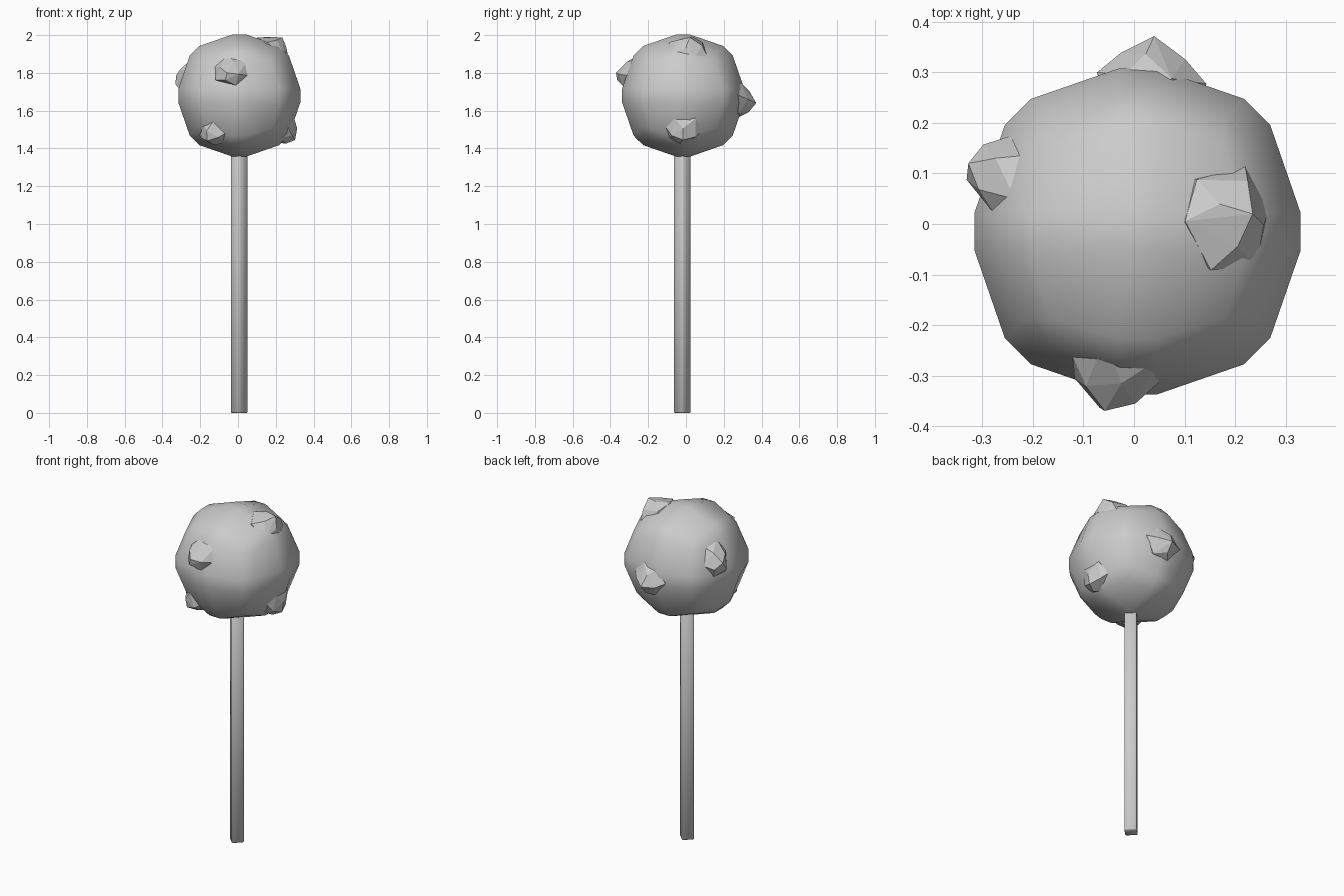
import bpy, bmesh, math, random
from mathutils import Vector

if "Cube" in bpy.data.objects:
    bpy.data.objects.remove(bpy.data.objects["Cube"])

random.seed(4)
CENTRE = Vector((0.007, -0.015, 1.68))

grey = bpy.data.materials.new("plain_grey")
grey.diffuse_color = (0.6, 0.6, 0.6, 1)
grey.use_nodes = True
grey.node_tree.nodes["Principled BSDF"].inputs["Base Color"].default_value = grey.diffuse_color


def finish(bm, name, smooth):
    bmesh.ops.recalc_face_normals(bm, faces=bm.faces[:])
    for f in bm.faces:
        f.smooth = smooth
    me = bpy.data.meshes.new(name)
    bm.to_mesh(me)
    bm.free()
    me.materials.append(grey)
    ob = bpy.data.objects.new(name, me)
    bpy.context.collection.objects.link(ob)
    return ob


# Round head: a cube rounded into 24 quads, then every edge bevelled
bm = bmesh.new()
bmesh.ops.create_cube(bm, size=2)
bmesh.ops.subdivide_edges(bm, edges=bm.edges[:], cuts=1, use_grid_fill=True)
for v in bm.verts:
    outer = sum(abs(c) > 0.5 for c in v.co)
    v.co *= 0.348 * {1: 1.0, 2: 0.75, 3: 0.577}[outer]
bmesh.ops.bevel(bm, geom=bm.edges[:], offset=0.040, offset_type='OFFSET',
                segments=1, affect='EDGES', profile=0.5)
finish(bm, "head", True).location = CENTRE

# Square stick turned corner-on, with softened edges
bm = bmesh.new()
bmesh.ops.create_cube(bm, size=1)
for v in bm.verts:
    v.co = Vector((v.co.x * 0.067, v.co.y * 0.067, (v.co.z + 0.5) * 1.40))
bmesh.ops.bevel(bm, geom=bm.edges[:], offset=0.005, segments=1,
                affect='EDGES', profile=0.5)
stick = finish(bm, "stick", True)
stick.location = (0.006, -0.019, 0)
stick.rotation_euler.z = math.pi / 4


# Faceted rocky lumps: hull of a wide ring, a narrow ring and a tip
def lump(name, base, tip, wide, tall, turn):
    d = Vector(base).normalized()
    tip = Vector(tip)
    side = d.cross(Vector((0, 0, 1))).normalized()
    up = side.cross(d)
    bm = bmesh.new()
    for count, r, dist, lean in ((6, 0.9, 0.25, 0), (6, 1.0, 0.305, 0.2),
                                 (4, 0.6, 0.350, 0.7)):
        c = d * dist + (tip - d * tip.dot(d)) * lean
        for i in range(count):
            a = turn + math.tau * (i + random.uniform(-0.15, 0.15)) / count
            rr = r * random.uniform(0.9, 1.06)
            bm.verts.new(c + side * math.cos(a) * rr * wide + up * math.sin(a) * rr * tall)
    bm.verts.new(tip)
    bmesh.ops.convex_hull(bm, input=bm.verts[:])
    bmesh.ops.delete(bm, geom=[v for v in bm.verts if not v.link_faces], context='VERTS')
    finish(bm, name, False).location = CENTRE


lump("front_upper_lump", (-0.037, -0.27, 0.155), (-0.065, -0.355, 0.12), 0.1, 0.1, 0.3)
lump("front_lower_lump", (-0.147, -0.20, -0.21), (-0.17, -0.235, -0.24), 0.1, 0.085, 0.0)
lump("top_lump", (0.19, 0.03, 0.262), (0.228, 0.035, 0.308), 0.115, 0.1, 0.5)
lump("right_lump", (0.262, 0.0, -0.19), (0.295, 0.0, -0.235), 0.105, 0.088, 0.2)
lump("back_lump", (0.035, 0.32, -0.015), (0.033, 0.387, -0.04), 0.108, 0.092, 0.1)
lump("left_lump", (-0.28, 0.115, 0.115), (-0.335, 0.135, 0.105), 0.088, 0.11, 0.8)
